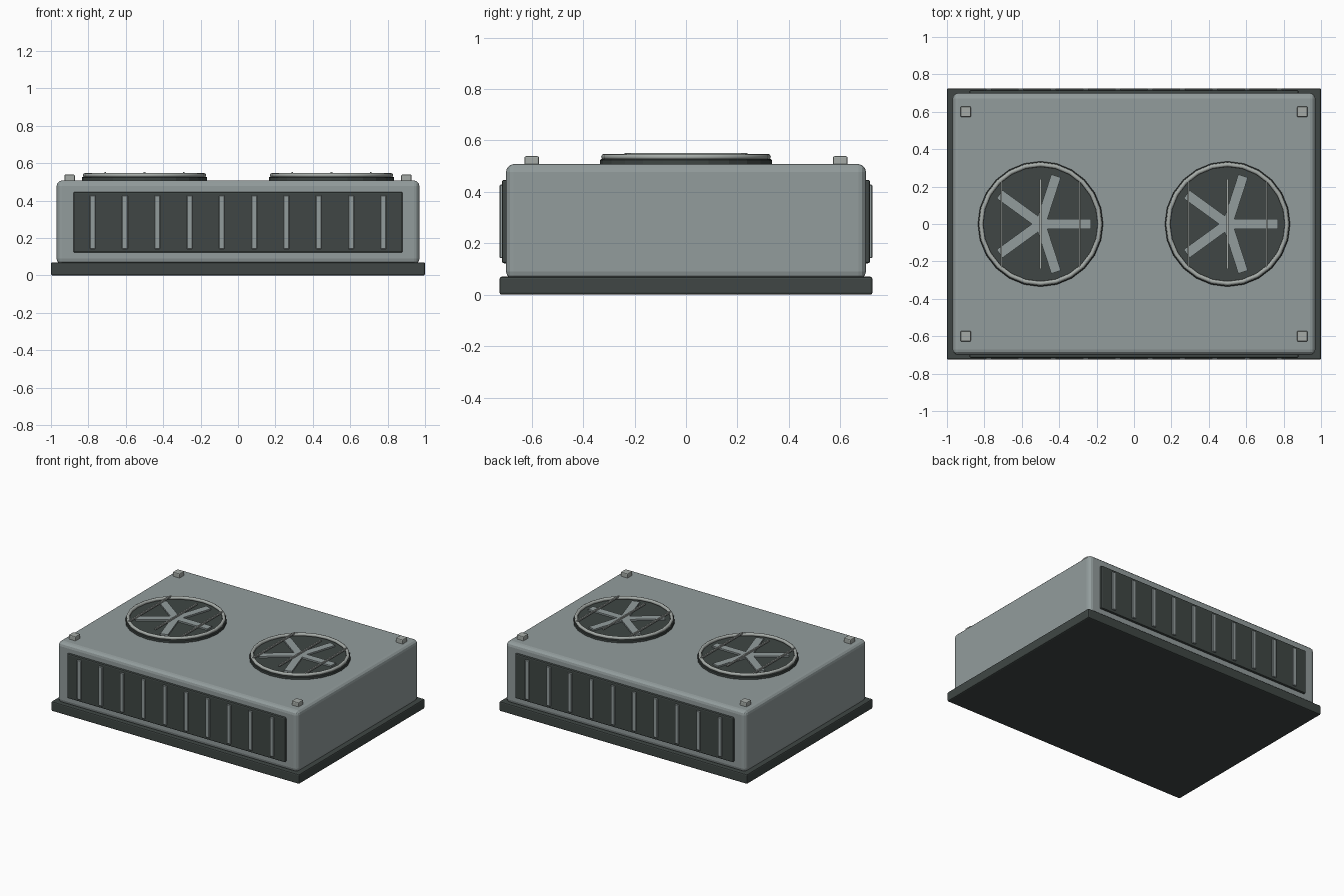
import bpy
from math import radians, cos, sin

if "Cube" in bpy.data.objects:
    bpy.data.objects.remove(bpy.data.objects["Cube"])


def material(name, rgb):
    m = bpy.data.materials.new(name)
    m.diffuse_color = (*rgb, 1)
    m.use_nodes = True
    m.node_tree.nodes["Principled BSDF"].inputs["Base Color"].default_value = m.diffuse_color
    return m


SHELL = material("shell_grey", (0.29, 0.335, 0.335))
DARK = material("dark_grey", (0.05, 0.062, 0.058))
LIGHT = material("light_grey", (0.38, 0.41, 0.39))


def finish(ob, name, mat, bevel=0.0, segments=2):
    ob.name = name
    ob.data.materials.append(mat)
    if bevel:
        b = ob.modifiers.new("bevel", 'BEVEL')
        b.width, b.segments, b.limit_method = bevel, segments, 'ANGLE'
    return ob


def box(name, lo, hi, mat, bevel=0.0, segments=2):
    centre = [(a + b) / 2 for a, b in zip(lo, hi)]
    bpy.ops.mesh.primitive_cube_add(size=1, location=centre)
    ob = bpy.context.object
    ob.scale = [b - a for a, b in zip(lo, hi)]
    bpy.ops.object.transform_apply(location=False, rotation=False, scale=True)
    return finish(ob, name, mat, bevel, segments)


# Base plinth and rounded housing
box("base", (-1, -0.725, 0), (1, 0.725, 0.07), DARK, 0.008)
box("housing", (-0.97, -0.70, 0.06), (0.97, 0.70, 0.508), SHELL, 0.03, 3)

# Louvre panels with vertical slats, front and back
for side, s in (("front", -1), ("back", 1)):
    y0, y1 = sorted((s * 0.68, s * 0.716))
    box(side + "_grille_panel", (-0.88, y0, 0.122), (0.88, y1, 0.447), DARK, 0.008)
    y0, y1 = sorted((s * 0.70, s * 0.725))
    for i in range(10):
        x = -0.777 + i * 0.1727
        box(f"{side}_slat_{i + 1}", (x - 0.015, y0, 0.142), (x + 0.015, y1, 0.428),
            SHELL, 0.003, 1)

# Two roof fans
for side, cx in (("left", -0.5), ("right", 0.5)):
    bpy.ops.mesh.primitive_cylinder_add(vertices=24, radius=0.335, depth=0.03,
                                        location=(cx, 0, 0.512))
    finish(bpy.context.object, side + "_fan_well", DARK, 0.004, 1)

    bpy.ops.mesh.primitive_torus_add(major_segments=24, minor_segments=8, major_radius=0.318,
                                     minor_radius=0.012, location=(cx, 0, 0.536))
    ring = finish(bpy.context.object, side + "_fan_ring", LIGHT)
    bpy.ops.object.shade_smooth_by_angle(angle=radians(50))

    for i in range(5):
        a = radians(72 * i)
        blade = box(f"{side}_fan_blade_{i + 1}", (-0.135, -0.027, 0.524), (0.135, 0.027, 0.538),
                    SHELL)
        blade.location.x = cx + 0.135 * cos(a)
        blade.location.y = 0.135 * sin(a)
        blade.rotation_euler.z = a

    for i, dx in enumerate((-0.21, 0, 0.21)):
        box(f"{side}_guard_bar_{i + 1}", (cx + dx - 0.005, -0.24, 0.541),
            (cx + dx + 0.005, 0.24, 0.552), LIGHT)

# Lifting lugs at the roof corners
for sx in (-1, 1):
    for sy in (-1, 1):
        x, y = sx * 0.9, sy * 0.6
        box("lifting_lug", (x - 0.028, y - 0.028, 0.5), (x + 0.028, y + 0.028, 0.539),
            LIGHT, 0.006)
